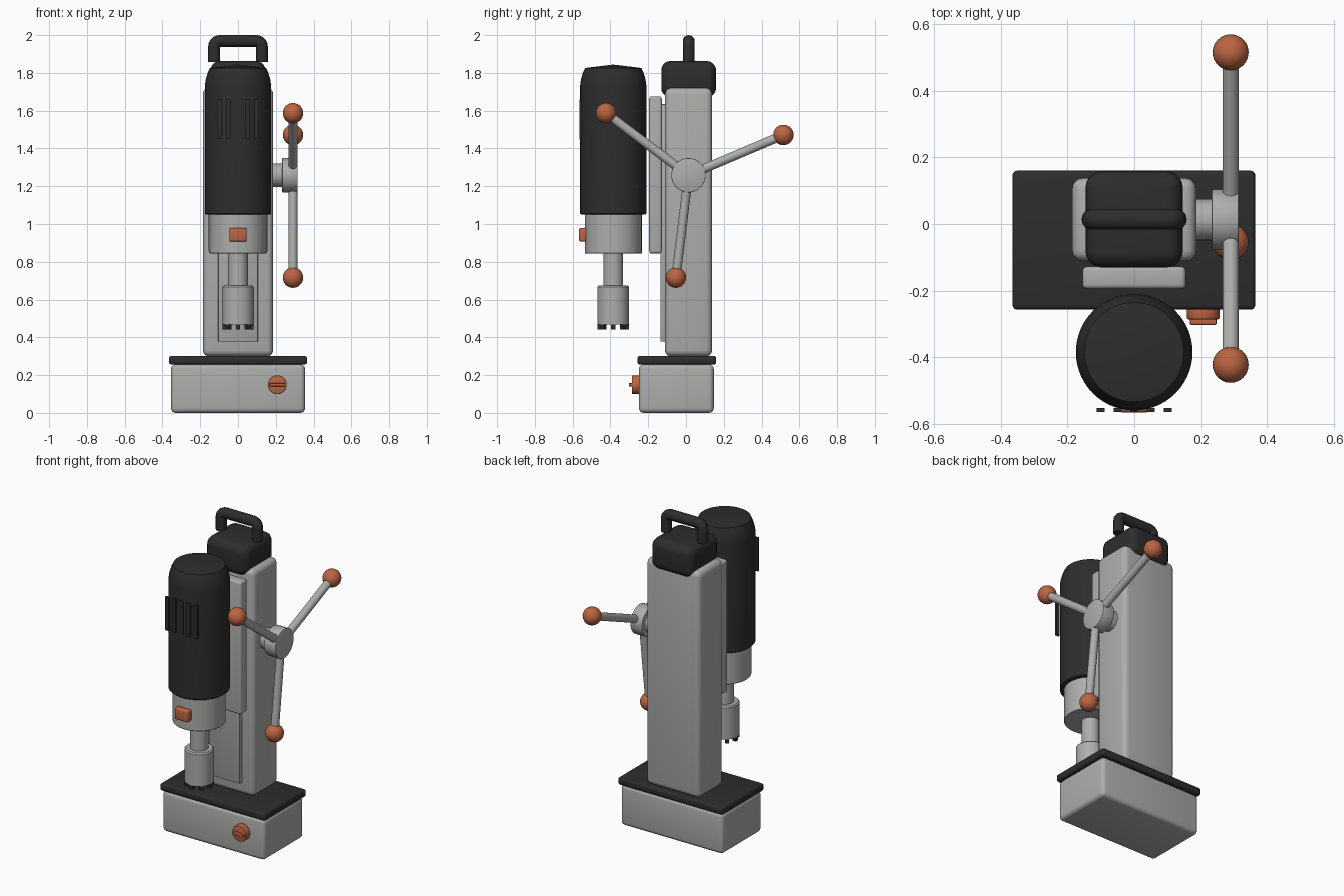
import bpy, bmesh, math
from mathutils import Vector

if "Cube" in bpy.data.objects:
    bpy.data.objects.remove(bpy.data.objects["Cube"])


def material(name, rgb):
    m = bpy.data.materials.new(name)
    m.diffuse_color = (*rgb, 1)
    m.use_nodes = True
    m.node_tree.nodes["Principled BSDF"].inputs["Base Color"].default_value = m.diffuse_color
    return m


GREY = material("light grey metal", (0.42, 0.42, 0.415))
DARK = material("dark plastic", (0.026, 0.026, 0.027))
COPPER = material("copper orange", (0.50, 0.13, 0.055))


def finish(ob, name, mat, bevel=0, segments=4):
    ob.name = name
    ob.data.materials.clear()
    ob.data.materials.append(mat)
    if bevel:
        mod = ob.modifiers.new("soft edges", "BEVEL")
        mod.width, mod.segments = bevel, segments
        mod.limit_method, mod.angle_limit = "ANGLE", math.radians(40)
    bpy.ops.object.select_all(action="DESELECT")
    ob.select_set(True)
    bpy.context.view_layer.objects.active = ob
    if bevel:
        bpy.ops.object.modifier_apply(modifier="soft edges")
    bpy.ops.object.shade_smooth_by_angle(angle=math.radians(35))
    return ob


def box(name, x, y, z, mat, bevel=0, segments=4):
    """Box from (min, max) ranges."""
    bpy.ops.mesh.primitive_cube_add(size=1)
    ob = bpy.context.object
    r = (x, y, z)
    for v in ob.data.vertices:
        v.co = [(a + b) / 2 + c * (b - a) for (a, b), c in zip(r, v.co)]
    return finish(ob, name, mat, bevel, segments)


def rod(name, a, b, radius, mat, bevel=0, sides=40):
    """Cylinder between two points."""
    a, b = Vector(a), Vector(b)
    d = b - a
    bpy.ops.mesh.primitive_cylinder_add(vertices=sides, radius=radius, depth=d.length,
                                        location=(a + b) / 2)
    ob = bpy.context.object
    ob.rotation_euler = d.to_track_quat("Z", "Y").to_euler()
    return finish(ob, name, mat, bevel, 2)


def lathe(name, profile, centre, mat, sides=56):
    """Closed solid turned around a vertical axis from (radius, z) points."""
    bm = bmesh.new()
    vs = [bm.verts.new((r, 0, z)) for r, z in profile]
    edges = [bm.edges.new(p) for p in zip(vs, vs[1:])]
    bmesh.ops.spin(bm, geom=vs + edges, cent=(0, 0, 0), axis=(0, 0, 1),
                   angle=2 * math.pi, steps=sides, use_merge=True)
    bmesh.ops.remove_doubles(bm, verts=bm.verts, dist=1e-5)
    bmesh.ops.recalc_face_normals(bm, faces=bm.faces)
    me = bpy.data.meshes.new(name)
    bm.to_mesh(me)
    bm.free()
    ob = bpy.data.objects.new(name, me)
    bpy.context.collection.objects.link(ob)
    ob.location = (*centre, 0)
    return finish(ob, name, mat)


# Magnetic base and its dark top plate
box("base", (-0.355, 0.355), (-0.249, 0.147), (0, 0.257), GREY, 0.025)
box("base_plate", (-0.365, 0.365), (-0.257, 0.16), (0.255, 0.302), DARK, 0.014)

# Base knob with grip bar
rod("base_knob", (0.208, -0.24, 0.149), (0.208, -0.287, 0.149), 0.05, COPPER, 0.006)
box("base_knob_grip", (0.167, 0.249), (-0.303, -0.28), (0.140, 0.158), COPPER, 0.004, 2)

# Column, guide rail, carriage and top cap
box("column", (-0.186, 0.186), (-0.111, 0.138), (0.30, 1.72), GREY, 0.032)
box("guide_rail", (-0.105, 0.105), (-0.135, -0.10), (0.377, 1.634), GREY, 0.003, 2)
box("carriage", (-0.155, 0.155), (-0.195, -0.128), (0.844, 1.676), GREY, 0.014)
box("column_cap", (-0.146, 0.146), (-0.131, 0.159), (1.67, 1.863), DARK, 0.05, 5)

# Carry handle: swept tube with tight rounded corners
curve = bpy.data.curves.new("carry_handle", "CURVE")
curve.dimensions = "3D"
curve.bevel_depth, curve.bevel_resolution, curve.use_fill_caps = 0.032, 5, True
X, TOP, R = 0.126, 1.968, 0.03
path = [(-X, 1.858)]
path += [(-X + R - R * math.cos(t), TOP - R + R * math.sin(t))
         for t in [i * math.pi / 10 for i in range(6)]]
path += [(-x, z) for x, z in reversed(path)]
spline = curve.splines.new("POLY")
spline.points.add(len(path) - 1)
for p, (x, z) in zip(spline.points, path):
    p.co = (x, 0.014, z, 1)
handle = bpy.data.objects.new("carry_handle", curve)
bpy.context.collection.objects.link(handle)
bpy.ops.object.select_all(action="DESELECT")
handle.select_set(True)
bpy.context.view_layer.objects.active = handle
bpy.ops.object.convert(target="MESH")
finish(bpy.context.object, "carry_handle", DARK)

# Motor, gear housing, spindle and cutter share one vertical axis
AXIS = (0, -0.385)
lathe("motor_body", [(0, 1.05), (0.17, 1.05), (0.175, 1.055), (0.175, 1.735), (0.171, 1.765),
                     (0.160, 1.802), (0.149, 1.826), (0, 1.844)], AXIS, DARK)
lathe("gear_housing", [(0, 0.843), (0.147, 0.843), (0.151, 0.847), (0.151, 1.06), (0, 1.06)],
      AXIS, GREY)
lathe("spindle", [(0, 0.66), (0.052, 0.66), (0.052, 0.85), (0, 0.85)], AXIS, GREY, 40)
lathe("cutter", [(0, 0.467), (0.084, 0.467), (0.084, 0.666), (0.077, 0.674), (0, 0.674)],
      AXIS, GREY, 48)

# Cutter teeth
for i in range(8):
    a = i * math.pi / 4
    tooth = box(f"cutter_tooth_{i + 1}", (-0.011, 0.011), (-0.011, 0.011), (0.442, 0.475), DARK)
    tooth.location = (0.072 * math.cos(a), AXIS[1] + 0.072 * math.sin(a), 0)
    tooth.rotation_euler.z = a

# Vent slats and power switch
for i in range(5):
    x = (i - 2) * 0.05
    box(f"vent_slat_{i + 1}", (x - 0.012, x + 0.012), (-0.565, -0.553), (1.45, 1.66), DARK)
box("power_switch", (-0.046, 0.046), (-0.566, -0.52), (0.907, 0.98), COPPER, 0.01, 3)

# Feed hub with three spokes and ball grips
HY, HZ, HX = 0.013, 1.258, 0.291
rod("feed_shaft", (0.17, HY, HZ), (0.24, HY, HZ), 0.062, GREY)
rod("feed_hub", (0.234, HY, HZ), (0.315, HY, HZ), 0.091, GREY, 0.004, 48)
for i, deg in enumerate((23, 143, 263), 1):
    a = math.radians(deg)
    tip = Vector((HX, HY + 0.546 * math.cos(a), HZ + 0.546 * math.sin(a)))
    rod(f"feed_spoke_{i}", (HX, HY, HZ), tip, 0.024, GREY, 0, 24)
    bpy.ops.mesh.primitive_uv_sphere_add(segments=32, ring_count=18, radius=0.054, location=tip)
    finish(bpy.context.object, f"ball_grip_{i}", COPPER)
